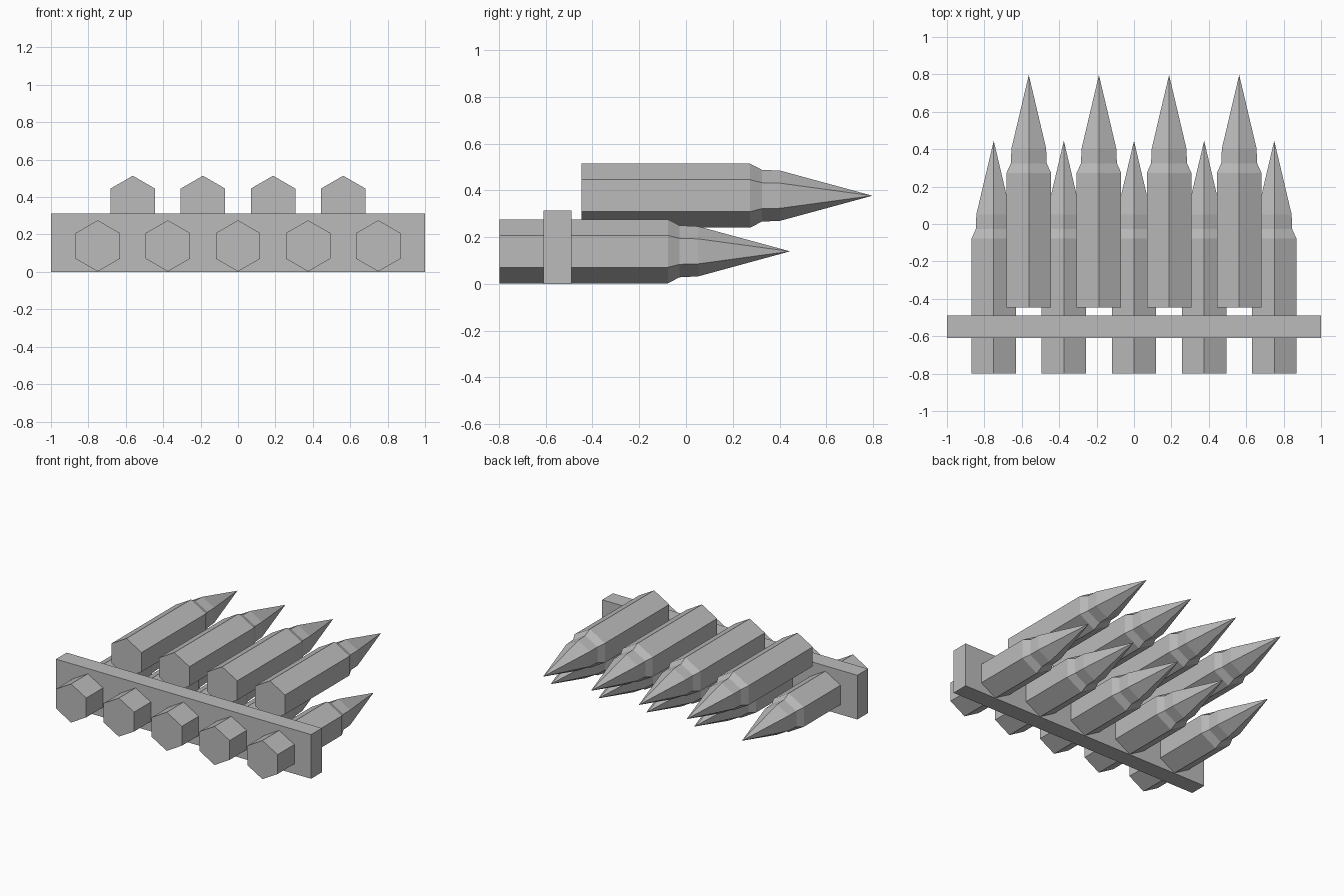
import bpy, bmesh, math

if "Cube" in bpy.data.objects:
    bpy.data.objects.remove(bpy.data.objects["Cube"])

grey = bpy.data.materials.new("plain grey")
grey.diffuse_color = (0.5, 0.5, 0.5, 1)
grey.use_nodes = True
grey.node_tree.nodes["Principled BSDF"].inputs["Base Color"].default_value = grey.diffuse_color


def finish(name, bm):
    bmesh.ops.recalc_face_normals(bm, faces=bm.faces[:])
    me = bpy.data.meshes.new(name)
    bm.to_mesh(me)
    bm.free()
    me.materials.append(grey)
    ob = bpy.data.objects.new(name, me)
    bpy.context.collection.objects.link(ob)
    return ob


# Cartridge profile: (distance from base, radius), swept as a hexagon, then a point
PROFILE = [(0, 0.137), (0.72, 0.137), (0.77, 0.111), (0.85, 0.107)]
LENGTH = 1.243


def cartridge(name, x, y, z):
    bm = bmesh.new()
    rings = []
    for d, r in PROFILE:
        rings.append([bm.verts.new((x + r * math.sin(i * math.pi / 3), y + d,
                                    z + r * math.cos(i * math.pi / 3))) for i in range(6)])
    tip = bm.verts.new((x, y + LENGTH, z))
    bm.faces.new(rings[0])
    for i in range(6):
        j = (i + 1) % 6
        for a, b in zip(rings, rings[1:]):
            bm.faces.new((a[i], a[j], b[j], b[i]))
        bm.faces.new((rings[-1][i], rings[-1][j], tip))
    finish(name, bm)


# Lower row of five, upper row of four set between them
for k in range(5):
    cartridge(f"lower_cartridge_{k + 1}", -0.75 + 0.375 * k, -0.798, 0.139)
for k in range(4):
    cartridge(f"upper_cartridge_{k + 1}", -0.5625 + 0.375 * k, -0.446, 0.377)

# Holding strip
bm = bmesh.new()
bmesh.ops.create_cube(bm, size=1)
for v in bm.verts:
    v.co = (v.co.x * 2, v.co.y * 0.12 - 0.55, v.co.z * 0.313 + 0.1565)
finish("holding_strip", bm)
